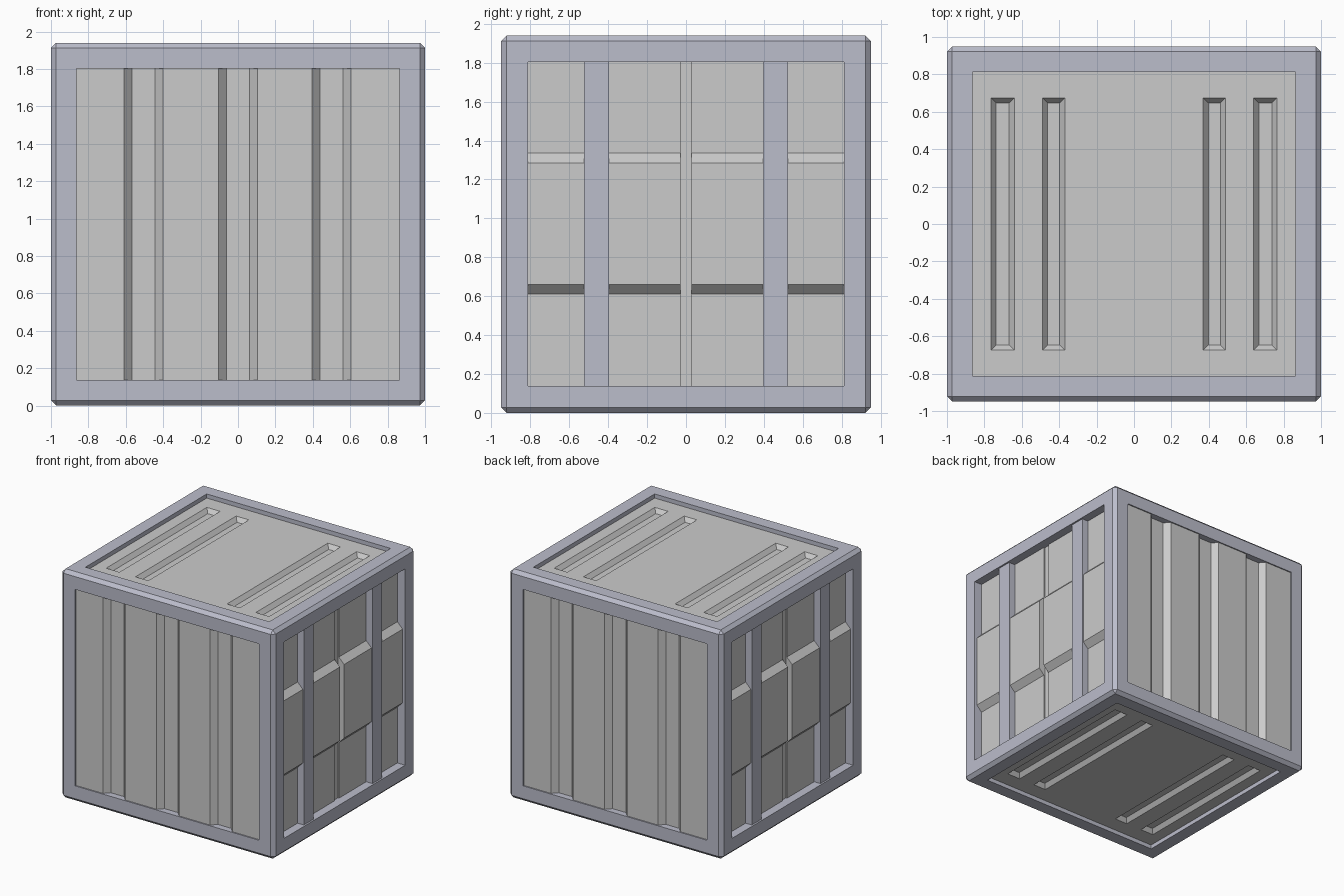
import bpy, bmesh
from math import pi
from mathutils import Matrix, Vector

if "Cube" in bpy.data.objects:
    bpy.data.objects.remove(bpy.data.objects["Cube"])

H = 1.94
blue = bpy.data.materials.new("frame_blue_grey")
blue.diffuse_color = (0.5, 0.51, 0.6, 1)
blue.use_nodes = True
blue.node_tree.nodes["Principled BSDF"].inputs["Base Color"].default_value = blue.diffuse_color


def finish(name, bm, mat=None, turn=0.0, recalc=True):
    """Turn the mesh about z and make it an object."""
    bm.transform(Matrix.Rotation(turn, 4, 'Z'))
    if recalc:
        bmesh.ops.recalc_face_normals(bm, faces=bm.faces[:])
    me = bpy.data.meshes.new(name)
    bm.to_mesh(me)
    bm.free()
    ob = bpy.data.objects.new(name, me)
    bpy.context.collection.objects.link(ob)
    if mat:
        me.materials.append(mat)
    return ob


def prism(name, profile, lo, hi, place, mat=None, turn=0.0):
    """Extrude a 2D profile from lo to hi; place(a, b, t) gives the 3D point."""
    bm = bmesh.new()
    ends = [[bm.verts.new(place(a, b, t)) for a, b in profile] for t in (lo, hi)]
    bm.faces.new(ends[0])
    bm.faces.new(ends[1])
    n = len(profile)
    for i in range(n):
        j = (i + 1) % n
        bm.faces.new((ends[0][i], ends[0][j], ends[1][j], ends[1][i]))
    finish(name, bm, mat, turn)


def rect(a0, a1, b0, b1):
    return [(a0, b0), (a1, b0), (a1, b1), (a0, b1)]


# Chamfered outer frame with a recess in each of the six faces
bm = bmesh.new()
bmesh.ops.create_cube(bm, size=1)
bmesh.ops.scale(bm, vec=(2, 1.9, H), verts=bm.verts[:])
bmesh.ops.translate(bm, vec=(0, 0, H / 2), verts=bm.verts[:])
bmesh.ops.bevel(bm, geom=bm.edges[:], offset=0.028, offset_type='OFFSET',
                segments=1, profile=0.5, affect='EDGES')
sides = [f for f in bm.faces if f.calc_area() > 1]
bmesh.ops.inset_individual(bm, faces=sides, thickness=0.109, use_even_offset=True)
bmesh.ops.inset_individual(bm, faces=sides, thickness=0.0005, depth=-0.1,
                           use_even_offset=True)
finish("frame", bm, blue)

# Front and back walls: three vertical flutes
wall = [(-0.87, -0.86), (-0.87, -0.94)]
for c in (-0.505, 0, 0.5):
    wall += [(c - 0.105, -0.94), (c - 0.062, -0.895),
             (c + 0.062, -0.895), (c + 0.105, -0.94)]
wall += [(0.87, -0.94), (0.87, -0.86)]
for side, turn in (("front", 0), ("back", pi)):
    prism(side + "_wall", wall, 0.135, 1.805, lambda a, b, t: (a, b, t), None, turn)

# Right and left ends: double doors with a raised middle band, seam and posts
door = [(0.905, 0.135), (0.927, 0.135), (0.927, 0.61), (0.976, 0.66),
        (0.976, 1.285), (0.927, 1.335), (0.927, 1.805), (0.905, 1.805)]
along_y = lambda a, b, t: (a, t, b)
for side, turn in (("right", 0), ("left", pi)):
    for s in (-1, 1):
        prism(side + "_door", door, s * 0.028, s * 0.815, along_y, None, turn)
        prism(side + "_post", rect(0.902, 0.985, 0.135, 1.805),
              s * 0.395, s * 0.525, along_y, blue, turn)
    prism(side + "_door_seam", rect(0.902, 0.917, 0.135, 1.805),
          -0.04, 0.04, along_y, None, turn)

# Roof and floor plates with four pressed-in slots each
xs = [-0.87, -0.765, -0.64, -0.49, -0.37, 0.37, 0.49, 0.64, 0.765, 0.87]
ys = [-0.82, -0.675, 0.675, 0.82]
for name, flip in (("roof_plate", False), ("floor_plate", True)):
    bm = bmesh.new()
    grid = [[bm.verts.new((x, y, H - 0.035)) for y in ys] for x in xs]
    slots = []
    for i in range(len(xs) - 1):
        for j in range(len(ys) - 1):
            f = bm.faces.new((grid[i][j], grid[i + 1][j],
                              grid[i + 1][j + 1], grid[i][j + 1]))
            if j == 1 and i in (1, 3, 5, 7):
                slots.append(f)
    bm.normal_update()
    bmesh.ops.inset_individual(bm, faces=slots, thickness=0.028, depth=-0.035,
                               use_even_offset=True)
    if flip:
        bm.transform(Matrix.Translation((0, 0, H)) @ Matrix.Diagonal((1, 1, -1, 1)))
        bmesh.ops.reverse_faces(bm, faces=bm.faces[:])
    finish(name, bm, recalc=False)
